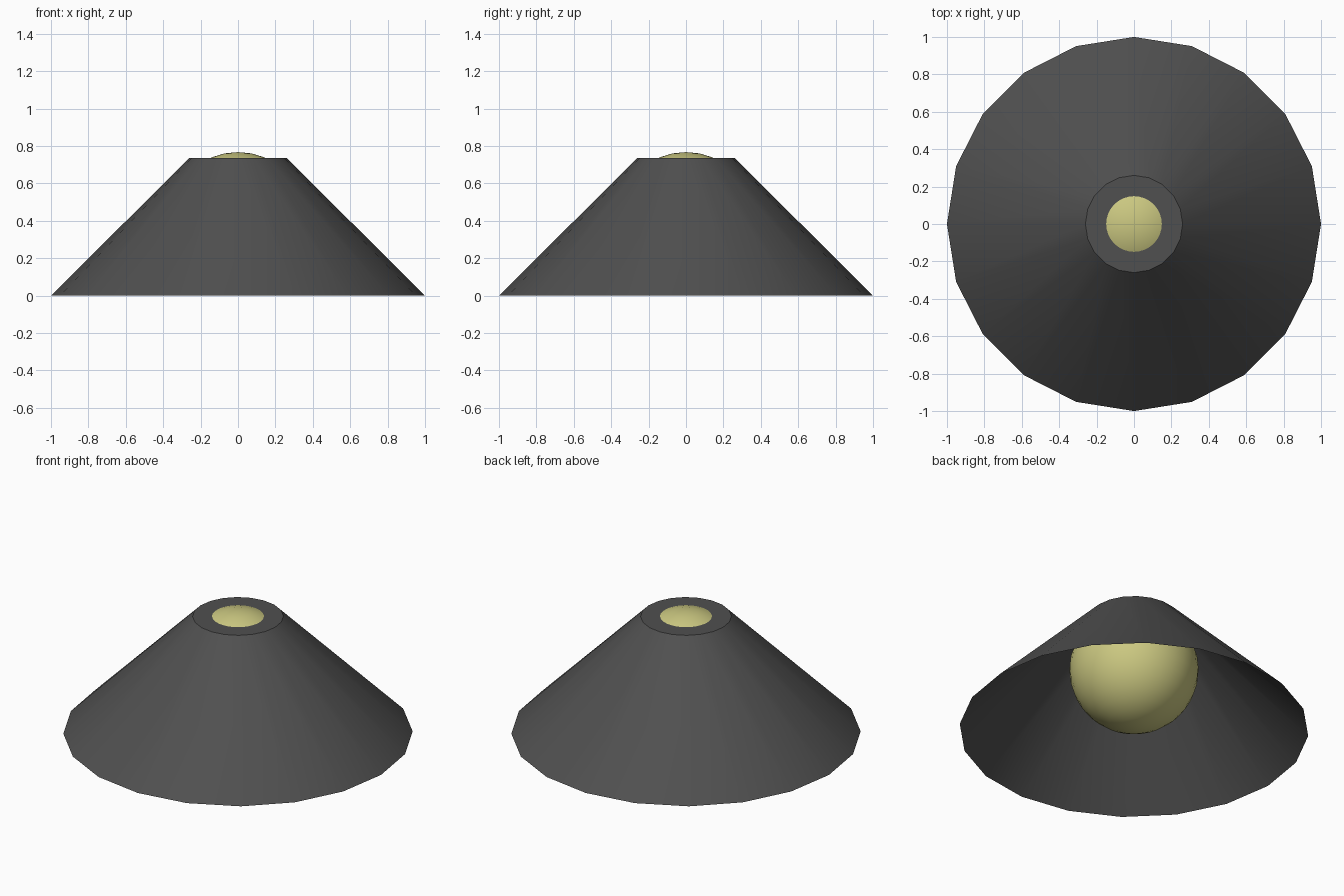
import bpy

if "Cube" in bpy.data.objects:
    bpy.data.objects.remove(bpy.data.objects["Cube"])


def finish(obj, name, colour, angle):
    obj.name = name
    mat = bpy.data.materials.new(name + "_colour")
    mat.diffuse_color = (*colour, 1.0)
    mat.use_nodes = True
    mat.node_tree.nodes["Principled BSDF"].inputs["Base Color"].default_value = mat.diffuse_color
    obj.data.materials.append(mat)
    bpy.ops.object.shade_smooth_by_angle(angle=angle)


# Conical shade: 20 sides, open at the bottom, flat cap on top
BASE_R, TOP_R, HEIGHT = 1.0, 0.26, 0.735
bpy.ops.mesh.primitive_cone_add(vertices=20, radius1=BASE_R, radius2=TOP_R,
                                depth=HEIGHT, end_fill_type='NOTHING',
                                location=(0, 0, HEIGHT / 2))
shade = bpy.context.object
finish(shade, "lamp_shade", (0.08, 0.08, 0.08), 0.52)

# Flat cap closing the shade around the bulb
bpy.ops.mesh.primitive_circle_add(vertices=20, radius=TOP_R,
                                  fill_type='NGON', location=(0, 0, HEIGHT))
finish(bpy.context.object, "shade_cap", (0.08, 0.08, 0.08), 0.52)

# Round bulb poking slightly through the cap
bpy.ops.mesh.primitive_uv_sphere_add(segments=32, ring_count=16, radius=0.37,
                                     location=(0, 0, 0.397))
finish(bpy.context.object, "bulb", (0.6, 0.58, 0.22), 0.52)
